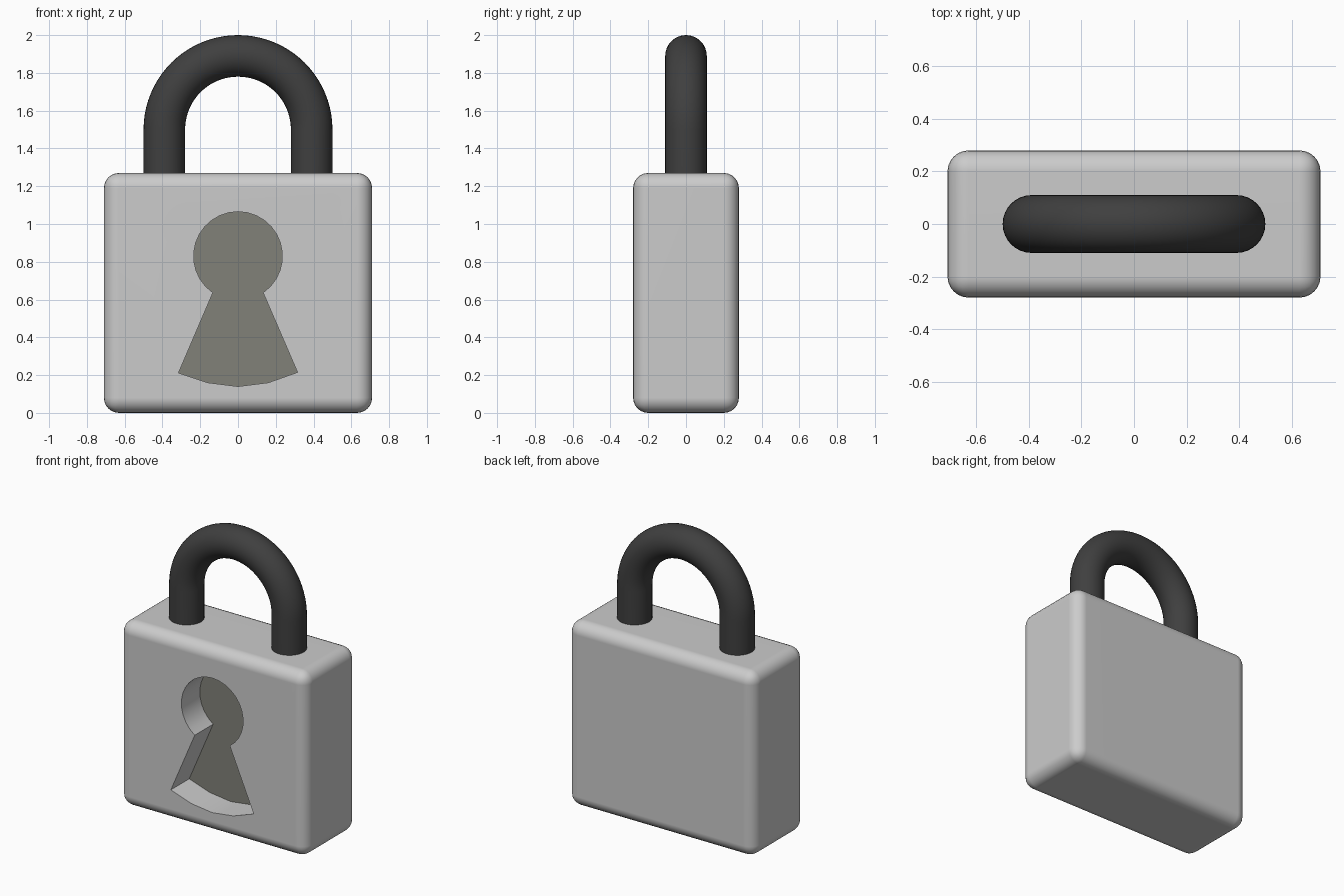
import bpy, bmesh, math
from mathutils import Vector

if "Cube" in bpy.data.objects:
    bpy.data.objects.remove(bpy.data.objects["Cube"])

def material(name, color):
    m = bpy.data.materials.new(name)
    m.diffuse_color = (*color, 1)
    m.use_nodes = True
    m.node_tree.nodes["Principled BSDF"].inputs["Base Color"].default_value = m.diffuse_color
    return m

def add_object(name, bm, mat=None):
    bmesh.ops.recalc_face_normals(bm, faces=bm.faces)
    me = bpy.data.meshes.new(name)
    bm.to_mesh(me)
    bm.free()
    ob = bpy.data.objects.new(name, me)
    bpy.context.collection.objects.link(ob)
    if mat:
        me.materials.append(mat)
    return ob

def activate(ob):
    bpy.ops.object.select_all(action='DESELECT')
    ob.select_set(True)
    bpy.context.view_layer.objects.active = ob

def keyhole_prism(name, y0, y1, mat=None):
    # round head above a flared skirt with a bowed bottom
    cz, r, a0 = 0.83, 0.235, math.radians(-55.5)
    sweep = math.pi - 2 * a0
    pts = [(r * math.cos(a0 + sweep * i / 24), cz + r * math.sin(a0 + sweep * i / 24))
           for i in range(25)]
    pts += [(-0.315, 0.212), (-0.16, 0.16), (0, 0.14), (0.16, 0.16), (0.315, 0.215)]
    bm = bmesh.new()
    face = bm.faces.new([bm.verts.new((x, y0, z)) for x, z in pts])
    ext = bmesh.ops.extrude_face_region(bm, geom=[face])
    verts = [v for v in ext['geom'] if isinstance(v, bmesh.types.BMVert)]
    bmesh.ops.translate(bm, verts=verts, vec=(0, y1 - y0, 0))
    return add_object(name, bm, mat)

# body block with rounded edges and a keyhole recess
bm = bmesh.new()
bmesh.ops.create_cube(bm, size=1)
bmesh.ops.scale(bm, verts=bm.verts, vec=(1.42, 0.56, 1.27))
bmesh.ops.translate(bm, verts=bm.verts, vec=(0, 0, 0.635))
body = add_object("lock_body", bm)
cutter = keyhole_prism("keyhole_cutter", -0.4, -0.075)
cutter.hide_render = True
bevel = body.modifiers.new("round_edges", 'BEVEL')
bevel.width, bevel.segments = 0.08, 6
cut = body.modifiers.new("keyhole", 'BOOLEAN')
cut.operation, cut.solver, cut.object = 'DIFFERENCE', 'EXACT', cutter
activate(body)
for m in ("round_edges", "keyhole"):
    bpy.ops.object.modifier_apply(modifier=m)
bpy.data.objects.remove(cutter)
bpy.ops.object.shade_smooth_by_angle(angle=math.radians(30))
body.modifiers.new("flat_faces", 'WEIGHTED_NORMAL').keep_sharp = True

# dark floor of the keyhole
keyhole_prism("keyhole_floor", -0.08, -0.07, material("keyhole_dark", (0.22, 0.22, 0.19)))

# shackle: round tube along an upside-down U
R, TUBE, SIDES = 0.39, 0.11, 32
path = [(Vector((R, 0, 1.15)), 0.0)]
path += [(Vector((R * math.cos(a), 0, 1.5 + R * math.sin(a))), a)
         for a in (math.pi * i / 40 for i in range(41))]
path += [(Vector((-R, 0, 1.15)), math.pi)]
bm = bmesh.new()
rings = []
for centre, a in path:
    out = Vector((math.cos(a), 0, math.sin(a)))
    rings.append([bm.verts.new(centre + TUBE * (out * math.cos(t) + Vector((0, math.sin(t), 0))))
                  for t in (2 * math.pi * k / SIDES for k in range(SIDES))])
for p, q in zip(rings, rings[1:]):
    for k in range(SIDES):
        j = (k + 1) % SIDES
        bm.faces.new((p[k], p[j], q[j], q[k]))
bm.faces.new(rings[0])
bm.faces.new(rings[-1])
shackle = add_object("shackle", bm, material("black_steel", (0.05, 0.05, 0.05)))
activate(shackle)
bpy.ops.object.shade_smooth_by_angle(angle=math.radians(40))
